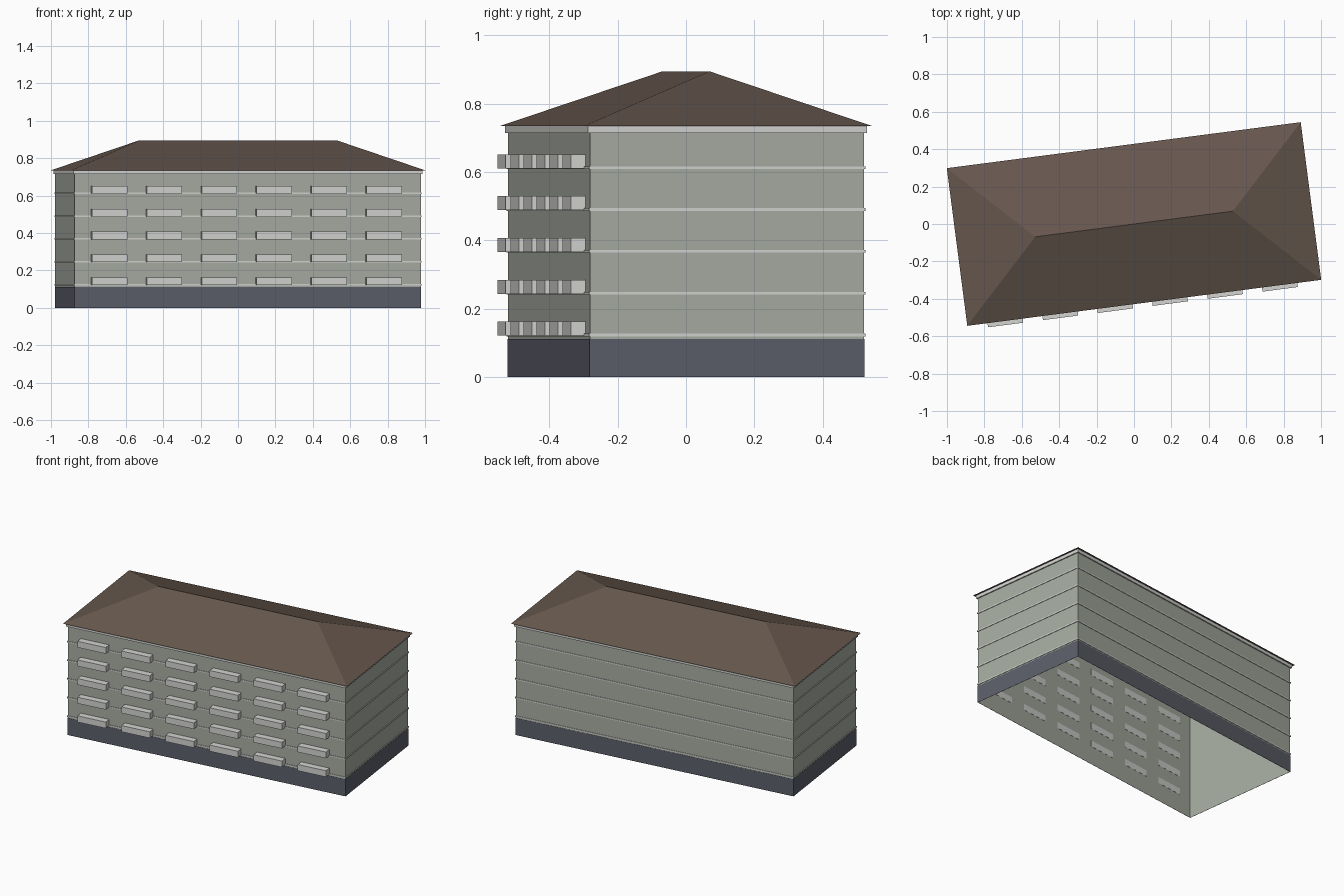
import bpy
import bmesh
from math import radians
from mathutils import Matrix

if "Cube" in bpy.data.objects:
    bpy.data.objects.remove(bpy.data.objects["Cube"])

TURN = Matrix.Rotation(radians(7.4), 4, 'Z')
HALF_X, HALF_Y = 0.933, 0.404
EAVE_Z, RIDGE_Z = 0.735, 0.895
BASE_TOP, FLOOR_STEP, FIRST_FLOOR = 0.112, 0.1225, 0.123


def make_material(name, srgb):
    """Flat material from an sRGB colour in 0-255."""
    linear = [(c / 255 / 12.92) if c < 11 else ((c / 255 + 0.055) / 1.055) ** 2.4 for c in srgb]
    mat = bpy.data.materials.new(name)
    mat.use_nodes = True
    mat.diffuse_color = (*linear, 1)
    mat.node_tree.nodes["Principled BSDF"].inputs["Base Color"].default_value = (*linear, 1)
    return mat


wall_green = make_material("wall grey green", (168, 173, 162))
base_slate = make_material("base slate", (92, 95, 106))
trim_grey = make_material("trim light grey", (212, 212, 210))
roof_brown = make_material("roof brown", (102, 87, 77))


def finish(name, bm, mat):
    """Turn the geometry to the building's heading and link it."""
    bmesh.ops.transform(bm, matrix=TURN, verts=bm.verts)
    mesh = bpy.data.meshes.new(name)
    bm.to_mesh(mesh)
    bm.free()
    mesh.materials.append(mat)
    obj = bpy.data.objects.new(name, mesh)
    bpy.context.scene.collection.objects.link(obj)
    return obj


def add_box(bm, low, high):
    size = [b - a for a, b in zip(low, high)]
    centre = [(a + b) / 2 for a, b in zip(low, high)]
    bmesh.ops.create_cube(bm, size=1, matrix=Matrix.Translation(centre) @ Matrix.Diagonal((*size, 1)))


def add_band(bm, z0, z1, out, inner=None):
    """Rectangular ring round the walls; ledges close it when inner is given."""
    def loop(grow, z):
        x, y = HALF_X + grow, HALF_Y + grow
        return [bm.verts.new(p) for p in ((-x, -y, z), (x, -y, z), (x, y, z), (-x, y, z))]
    loops = [loop(out, z0), loop(out, z1)]
    if inner is not None:
        loops = [loop(inner, z0)] + loops + [loop(inner, z1)]
    for a, b in zip(loops, loops[1:]):
        for i in range(4):
            j = (i + 1) % 4
            bm.faces.new((a[i], a[j], b[j], b[i]))


# Walls: an open shell down to the ground
bm = bmesh.new()
add_band(bm, 0, EAVE_Z, 0)
finish("walls", bm, wall_green)

# Plinth skin just outside the walls
bm = bmesh.new()
add_band(bm, 0, BASE_TOP, 0.0015, 0.0005)
finish("base", bm, base_slate)

# String courses at each floor
bm = bmesh.new()
for floor in range(5):
    z = FIRST_FLOOR + floor * FLOOR_STEP
    add_band(bm, z - 0.004, z + 0.004, 0.004, 0.0005)
finish("floor_bands", bm, trim_grey)

# Cornice under the eaves
bm = bmesh.new()
add_band(bm, 0.714, EAVE_Z, 0.008, 0.0005)
finish("cornice", bm, trim_grey)

# Balconies on the front
bm = bmesh.new()
for floor in range(5):
    z = FIRST_FLOOR + floor * FLOOR_STEP - 0.002
    for column in range(6):
        x = -0.01 + (column - 2.5) * 0.296
        add_box(bm, (x - 0.095, -HALF_Y - 0.043, z), (x + 0.095, -HALF_Y + 0.001, z + 0.041))
finish("balconies", bm, trim_grey)

# Hipped roof with a flat underside
bm = bmesh.new()
ex, ey, ridge = HALF_X + 0.021, HALF_Y + 0.021, 0.533
eaves = [bm.verts.new((x, y, EAVE_Z)) for x, y in ((-ex, -ey), (ex, -ey), (ex, ey), (-ex, ey))]
left, right = [bm.verts.new((x, 0, RIDGE_Z)) for x in (-ridge, ridge)]
bm.faces.new((eaves[0], eaves[1], right, left))
bm.faces.new((eaves[1], eaves[2], right))
bm.faces.new((eaves[2], eaves[3], left, right))
bm.faces.new((eaves[3], eaves[0], left))
bm.faces.new(eaves[::-1])
finish("roof", bm, roof_brown)
